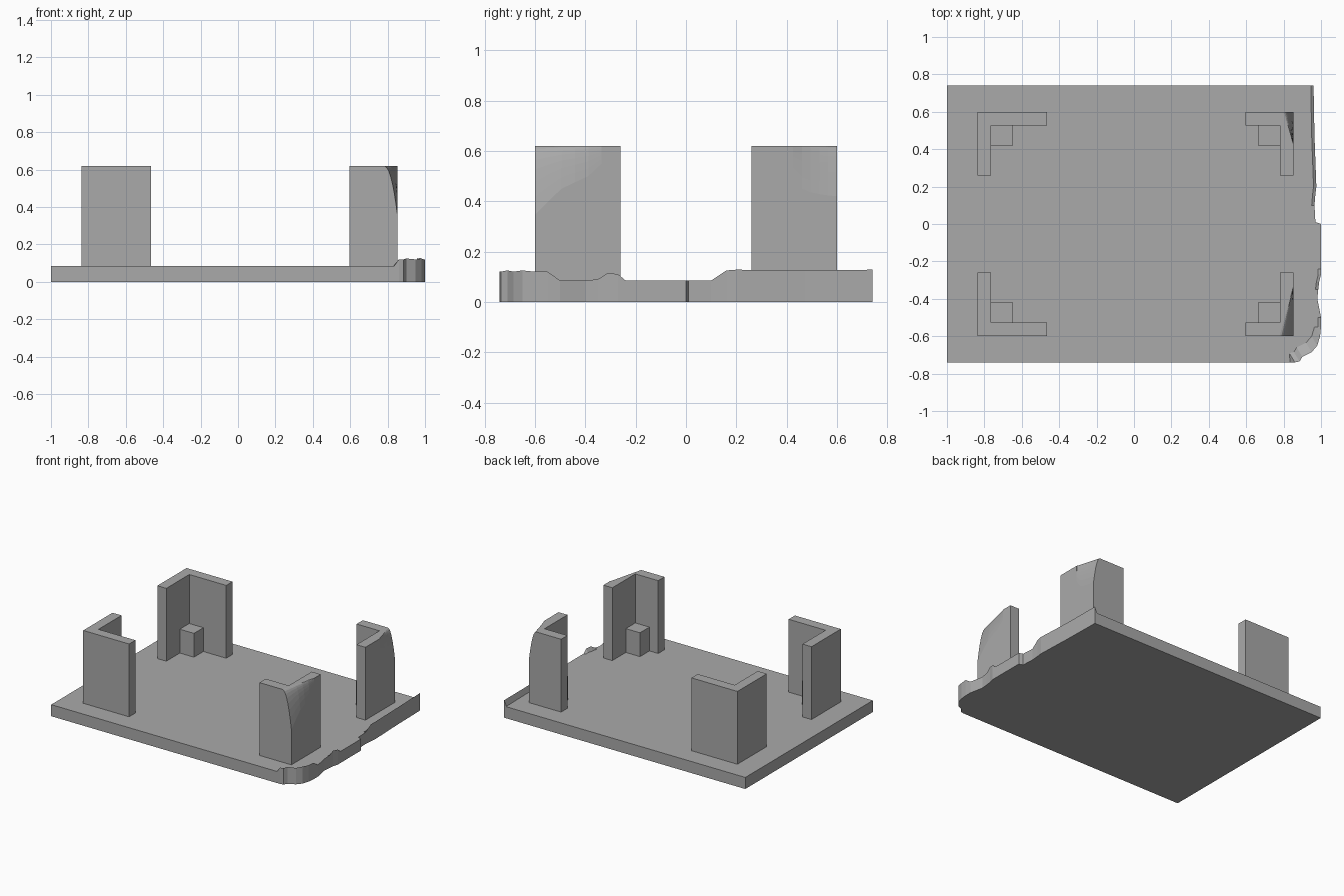
import bpy, bmesh

if "Cube" in bpy.data.objects:
    bpy.data.objects.remove(bpy.data.objects["Cube"])

mat = bpy.data.materials.new("plain grey")
mat.use_nodes = True
GREY = (0.4, 0.4, 0.4, 1)
mat.diffuse_color = GREY
mat.node_tree.nodes["Principled BSDF"].inputs["Base Color"].default_value = GREY

FLOOR, TOP = 0.085, 0.62


def finish(name, bm):
    bmesh.ops.recalc_face_normals(bm, faces=bm.faces)
    mesh = bpy.data.meshes.new(name)
    bm.to_mesh(mesh)
    bm.free()
    mesh.materials.append(mat)
    obj = bpy.data.objects.new(name, mesh)
    bpy.context.collection.objects.link(obj)
    return obj


def loft(name, sections):
    """Closed solid through equal-length rings of points."""
    bm = bmesh.new()
    rings = [[bm.verts.new(p) for p in ring] for ring in sections]
    n = len(rings[0])
    for a, b in zip(rings, rings[1:]):
        for i in range(n):
            j = (i + 1) % n
            bm.faces.new((a[i], a[j], b[j], b[i]))
    bm.faces.new(rings[0])
    bm.faces.new(rings[-1])
    return finish(name, bm)


def prism(name, outline, z0, z1):
    return loft(name, [[(x, y, z) for x, y in outline] for z in (z0, z1)])


# base plate: the worn right edge runs front to back as (x, y, rim height)
edge = [(.835, -.74, FLOOR), (.86, -.74, .12), (.885, -.735, .12), (.9, -.71, .125),
        (.95, -.685, .12), (.98, -.65, .125), (.995, -.6, .12), (1, -.55, .12),
        (1, -.5, FLOOR), (.98, -.4, FLOOR), (.985, -.35, .09), (.99, -.31, .115),
        (1, -.27, .11), (1, -.24, FLOOR), (1, 0, FLOOR), (.97, .01, FLOOR),
        (.965, .1, FLOOR), (.97, .16, .125), (.975, .2, .128), (.965, .47, .125),
        (.96, .74, .128), (.94, .74, FLOOR)]
bm = bmesh.new()
corners = [(-1, .74, FLOOR), (-1, -.74, FLOOR)]
upper = [bm.verts.new(p) for p in corners + edge]
lower = [bm.verts.new((x, y, 0)) for x, y, h in corners + edge]
inner = [upper[2]]
for x, y, h in edge[1:-1]:
    dx, dy = (.03, .05) if y < -.58 else (.015, 0)
    inner.append(bm.verts.new((x - dx, y + dy, FLOOR)))
inner.append(upper[-1])
for i in range(len(upper)):
    j = (i + 1) % len(upper)
    bm.faces.new((lower[i], lower[j], upper[j], upper[i]))
rim = upper[2:]
for i in range(len(rim) - 1):
    ring = (rim[i], rim[i + 1], inner[i + 1], inner[i])
    bm.faces.new(list(dict.fromkeys(ring)))
bm.faces.new(lower)
bm.faces.new(upper[:2] + inner)
finish("base_plate", bm)


# four L-shaped corner posts, each with a small block in its inner corner
def post(name, sx, sy, reach):
    X, Y, T, end = .85, .6, .073, .26
    outline = [(X, Y), (reach, Y), (reach, Y - T), (X - T, Y - T), (X - T, end), (X, end)]
    if sx < 0:
        outline = [(x - .012, y) for x, y in outline]
    else:
        outline = [(x + .004, y) for x, y in outline]
    cx, cy = outline[3]
    block = [(cx, cy), (cx - .115, cy), (cx - .115, cy - .11), (cx, cy - .11)]
    flip = lambda pts: [(x * sx, y * sy) for x, y in pts]
    prism(name + "_block", flip(block), FLOOR - .01, .26)
    return prism(name + "_post", flip(outline), FLOOR - .01, TOP)


# chipped outer corner: carve a bulging slope that fades along the side
def chip(obj, sy, x_start, y_end, lows):
    face, far, steps = .854, .6, 8
    sections = []
    for k, low in enumerate([lows[0]] + lows):
        t = max(k - 1, 0) / (len(lows) - 1)
        y = .7 if k == 0 else far + (y_end - far) * t
        x0 = x_start + (face - x_start) * t * .98
        ring = []
        for s in range(steps + 1):
            f = s / steps
            ring.append((x0 + (face - x0) * f, y * sy, TOP - (TOP - low) * f ** 2.3))
        ring += [(.95, y * sy, low), (.95, y * sy, .8), (x0, y * sy, .8)]
        sections.append(ring)
    cutter = loft("chip_cutter", sections)
    cutter.hide_render = True
    mod = obj.modifiers.new("chip", "BOOLEAN")
    mod.operation, mod.solver, mod.object = "DIFFERENCE", "EXACT", cutter
    bpy.context.view_layer.objects.active = obj
    bpy.ops.object.modifier_apply(modifier=mod.name)
    bpy.data.objects.remove(cutter)


post("front_right", -1, -1, .477)
post("back_right", -1, 1, .477)
front_left = post("front_left", 1, -1, .591)
back_left = post("back_left", 1, 1, .591)
chip(front_left, -1, .778, .335, [.345, .4, .45, .475, .5, .55])
chip(back_left, 1, .795, .425, [.42, .423, .428, .435, .45, .5])
